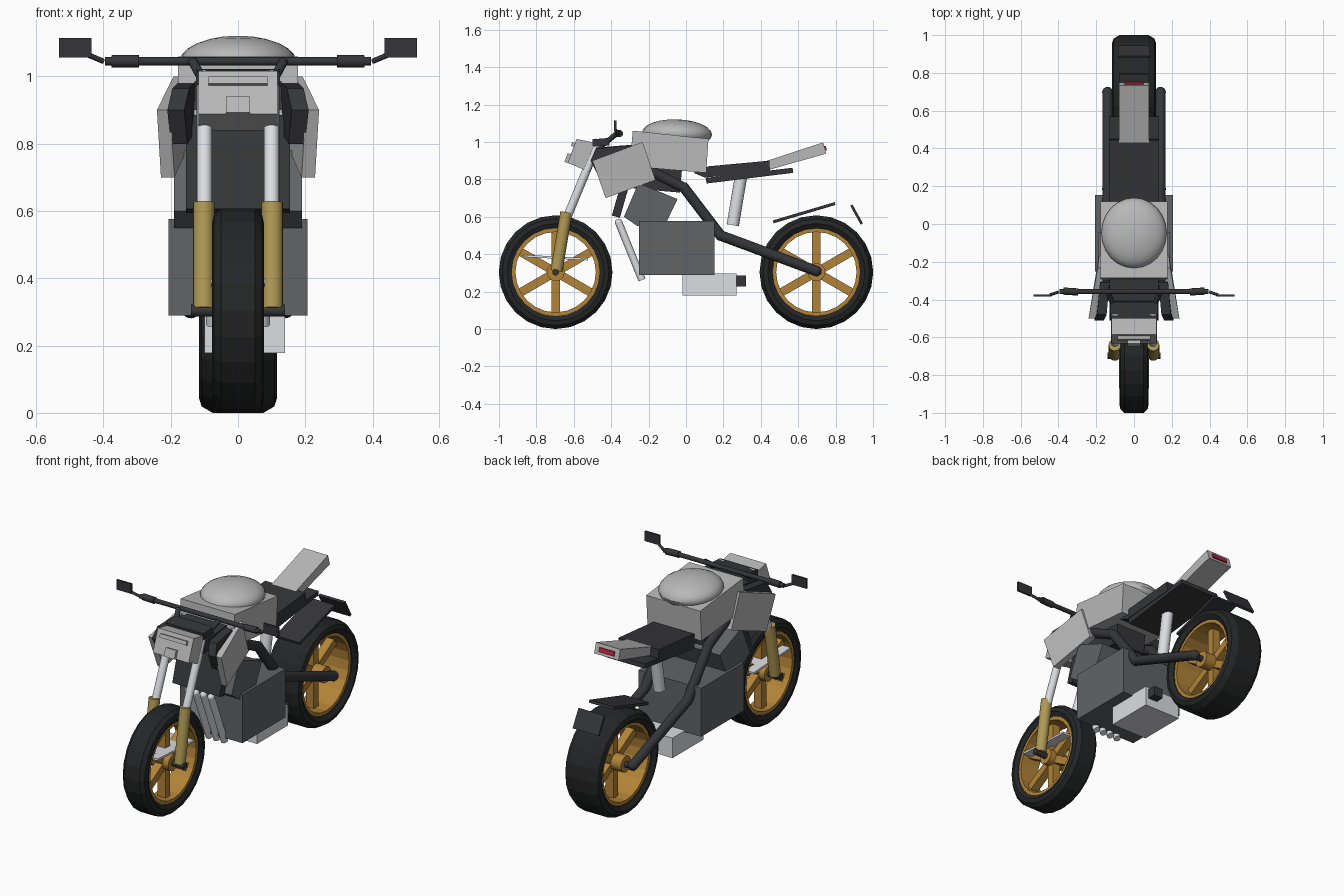
import bpy, bmesh, math
from mathutils import Vector

if "Cube" in bpy.data.objects:
    bpy.data.objects.remove(bpy.data.objects["Cube"])


def mat(name, r, g, b):
    m = bpy.data.materials.new(name)
    m.diffuse_color = (r, g, b, 1)
    m.use_nodes = True
    m.node_tree.nodes["Principled BSDF"].inputs["Base Color"].default_value = m.diffuse_color
    return m


RUBBER = mat("rubber", .018, .019, .02)
BLACK = mat("black_plastic", .035, .036, .04)
ENGINE = mat("engine_grey", .12, .125, .13)
GOLD = mat("fork_gold", .43, .32, .09)
BRONZE = mat("wheel_bronze", .45, .23, .04)
CHROME = mat("bright_metal", .72, .73, .76)
BODY = mat("body_grey", .48, .48, .48)
RED = mat("red_lens", .45, .02, .04)


def finish(name, bm, material, smooth=False):
    bmesh.ops.recalc_face_normals(bm, faces=bm.faces)
    me = bpy.data.meshes.new(name)
    bm.to_mesh(me)
    bm.free()
    ob = bpy.data.objects.new(name, me)
    bpy.context.collection.objects.link(ob)
    me.materials.append(material)
    if smooth:
        bpy.ops.object.select_all(action='DESELECT')
        bpy.context.view_layer.objects.active = ob
        ob.select_set(True)
        bpy.ops.object.shade_smooth_by_angle(angle=math.radians(35))
    return ob


def box(name, loc, size, material, tilt=0):
    bm = bmesh.new()
    bmesh.ops.create_cube(bm, size=1)
    bmesh.ops.scale(bm, vec=size, verts=bm.verts)
    ob = finish(name, bm, material)
    ob.location = loc
    ob.rotation_euler.x = math.radians(tilt)
    return ob


def plate(name, corners, dx, material):
    """Outline of (x, y, z) corners, extruded by dx along x."""
    bm = bmesh.new()
    a = [bm.verts.new(c) for c in corners]
    b = [bm.verts.new((c[0] + dx, c[1], c[2])) for c in corners]
    bm.faces.new(a)
    bm.faces.new(b[::-1])
    for i in range(len(a)):
        j = (i + 1) % len(a)
        bm.faces.new((a[i], b[i], b[j], a[j]))
    return finish(name, bm, material)


def profile(name, yz, half, material):
    return plate(name, [(-half, y, z) for y, z in yz], 2 * half, material)


def tube(name, p, q, r, material, sides=16):
    p, q = Vector(p), Vector(q)
    bm = bmesh.new()
    bmesh.ops.create_cone(bm, cap_ends=True, segments=sides, radius1=r, radius2=r, depth=(q - p).length)
    ob = finish(name, bm, material, True)
    ob.location = (p + q) / 2
    ob.rotation_euler = (q - p).to_track_quat('Z', 'Y').to_euler()
    return ob


def ball(name, loc, size, material, u=24, v=12):
    bm = bmesh.new()
    bmesh.ops.create_uvsphere(bm, u_segments=u, v_segments=v, radius=1)
    bmesh.ops.scale(bm, vec=size, verts=bm.verts)
    ob = finish(name, bm, material, True)
    ob.location = loc
    return ob


def lathe(name, prof, loc, material, n=24):
    """Revolve a closed (x, radius) profile around the x axis."""
    bm = bmesh.new()
    rings = [[bm.verts.new((x, r * math.cos(2 * math.pi * i / n), r * math.sin(2 * math.pi * i / n)))
              for x, r in prof] for i in range(n)]
    for i in range(n):
        a, b = rings[i], rings[(i + 1) % n]
        for k in range(len(prof)):
            m = (k + 1) % len(prof)
            bm.faces.new((a[k], a[m], b[m], b[k]))
    ob = finish(name, bm, material)
    ob.location = loc
    return ob


# wheels: tyre, rim, hub and six spokes
for end, y, w in (("front", -.697, .077), ("rear", .697, .116)):
    c = (0, y, .304)
    half = [(w * .85, .235), (w, .26), (w * .93, .285), (w * .65, .304)]
    lathe(end + "_tyre", half + [(-x, r) for x, r in half[::-1]], c, RUBBER)
    h = w * .8
    lathe(end + "_rim", [(h, .215), (h, .238), (-h, .238), (-h, .215)], c, BRONZE)
    tube(end + "_hub", (-h, y, .304), (h, y, .304), .048, BRONZE)
    tube(end + "_axle", (-.14, y, .304), (.14, y, .304), .018, BLACK)
    for i in range(6):
        a = math.radians(30 + 60 * i)
        box(end + "_spoke", (0, y + .13 * math.cos(a), .304 + .13 * math.sin(a)),
            (.05, .18, .045), BRONZE, math.degrees(a))

# parts mirrored on both sides
for s, side in ((-1, "left"), (1, "right")):
    x = .102 * s
    tube(side + "_fork_lower", (x, -.692, .31), (x, -.64, .625), .032, GOLD)
    tube(side + "_fork_upper", (x * .98, -.635, .6), (x * .98, -.465, 1.01), .023, CHROME)
    # frame rail and swingarm
    x = .14 * s
    pts = [(x, -.2, .85), (x, -.01, .755), (x, .185, .5), (x, .697, .31)]
    for p, q in zip(pts, pts[1:]):
        tube(side + "_frame_tube", p, q, .028, BLACK)
        ball(side + "_frame_joint", q, (.029,) * 3, BLACK, 16, 8)
    # side panel and the dark duct inside it
    plate(side + "_side_panel", [(.241 * s, -.5, .9), (.192 * s, -.232, 1.0),
                                 (.185 * s, -.163, .797), (.229 * s, -.43, .7)], -.04 * s, BODY)
    plate(side + "_duct", [(.21 * s, -.51, .9), (.195 * s, -.48, .965), (.18 * s, -.31, .98),
                           (.18 * s, -.27, .83), (.2 * s, -.46, .8)], -.05 * s, BLACK)
    # handlebar controls and mirror
    tube(side + "_grip", (.295 * s, -.36, 1.045), (.375 * s, -.355, 1.045), .019, BLACK)
    tube(side + "_riser", (.10 * s, -.45, .98), (.135 * s, -.37, 1.045), .014, BLACK)
    tube(side + "_mirror_stem", (.40 * s, -.36, 1.045), (.445 * s, -.375, 1.064), .008, BLACK)
    box(side + "_mirror", (.484 * s, -.378, 1.086), (.097, .012, .058), BLACK)

tube("handlebar", (-.395, -.358, 1.045), (.395, -.358, 1.045), .013, BLACK)
box("handlebar_clamp", (0, -.455, .998), (.25, .09, .04), BLACK, 5)
box("front_cross_plate", (0, -.697, .382), (.16, .345, .012), CHROME, -3)

# headlight and dash
profile("headlight", [(-.585, 1.016), (-.46, .99), (-.515, .84), (-.633, .888)], .118, BODY)
box("headlight_lens", (0, -.627, .912), (.07, .03, .05), BODY, -20)
box("headlight_strip", (0, -.6, .985), (.176, .025, .022), BODY, -20)
profile("dash", [(-.51, .9), (-.48, .97), (-.29, .985), (-.28, .9)], .13, BLACK)

# engine, radiator and exhaust
box("engine_block", (0, -.05, .433), (.412, .405, .288), ENGINE)
profile("cylinder_block", [(-.332, .6), (-.255, .78), (-.045, .695), (-.11, .56), (-.26, .55)], .19, ENGINE)
box("radiator", (0, -.335, .74), (.31, .045, .29), BLACK, -16)
box("airbox", (0, -.15, .82), (.2, .25, .16), BLACK, -5)
for x in (-.075, -.025, .025, .075):
    tube("exhaust_pipe", (x, -.36, .57), (x, -.235, .262), .02, CHROME, 12)
    ball("exhaust_joint", (x, -.36, .57), (.02,) * 3, CHROME, 12, 8)
box("muffler", (.02, .125, .238), (.24, .29, .12), CHROME)
box("muffler_outlet", (.09, .29, .257), (.06, .06, .058), BLACK)

# tank with a domed top
profile("fuel_tank", [(-.285, 1.06), (.12, 1.017), (.108, .835), (-.3, .87)], .178, BODY)
dome = ball("tank_dome", (0, -.048, 1.045), (.173, .187, .076), BODY)
dome.rotation_euler.x = math.radians(-2)

# seat, tail and rear shock
profile("seat", [(.04, .835), (.12, .87), (.445, .9), (.45, .84), (.1, .81)], .133, BLACK)
profile("seat_tray", [(.105, .808), (.57, .862), (.573, .835), (.11, .778)], .13, BLACK)
profile("tail", [(.42, .895), (.733, .998), (.75, .938), (.44, .85)], .08, BODY)
box("tail_light", (0, .744, .966), (.1, .012, .026), RED, 15)
tube("rear_shock", (0, .293, .81), (0, .25, .555), .033, CHROME)

# rear mudguard and number plate
box("rear_mudguard", (0, .632, .622), (.16, .345, .016), BLACK, 16.5)
box("rear_plate", (0, .912, .612), (.17, .014, .115), BLACK, 29)
